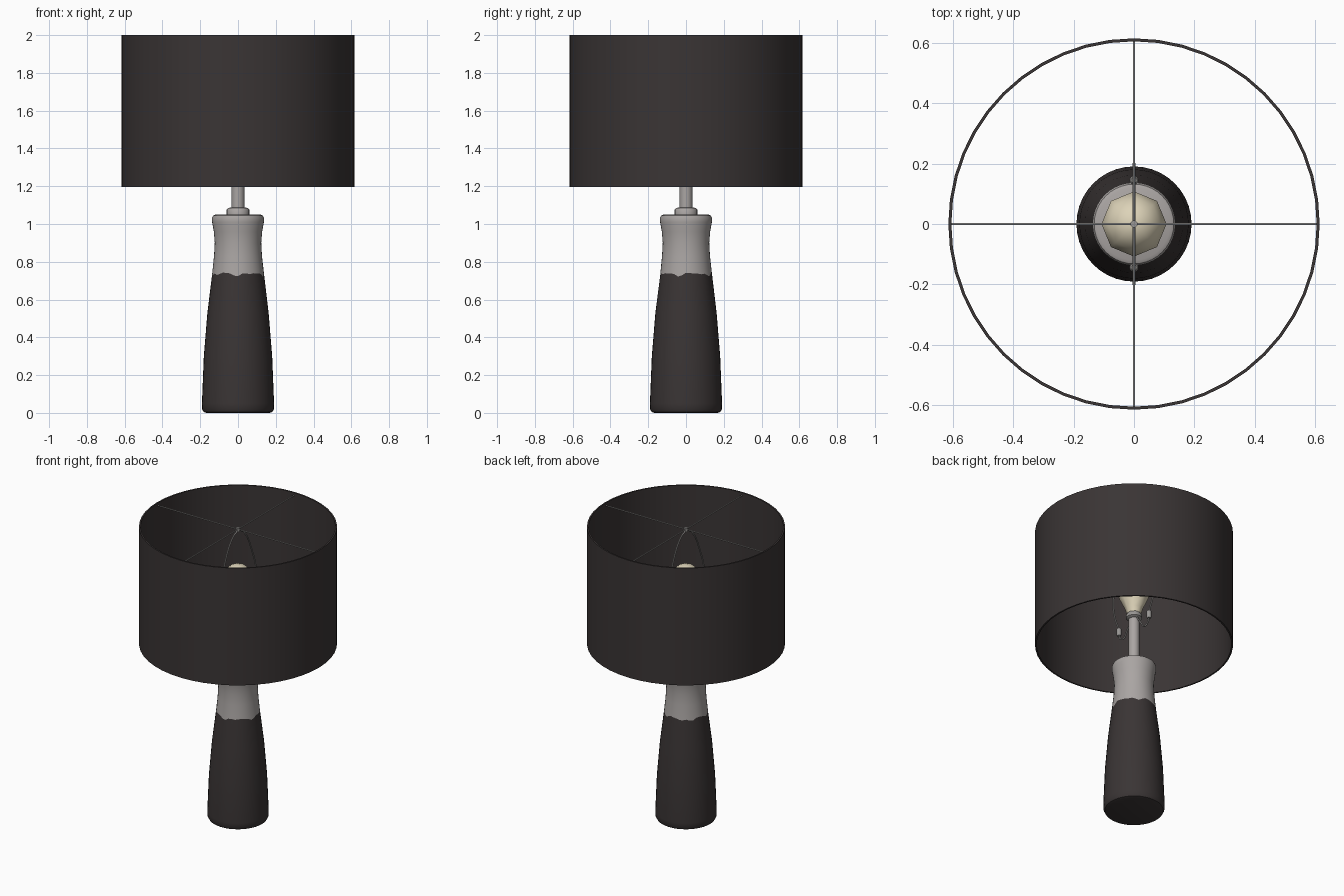
import bpy
import bmesh
from math import sin, cos, pi, radians
from mathutils import Vector

if "Cube" in bpy.data.objects:
    bpy.data.objects.remove(bpy.data.objects["Cube"], do_unlink=True)


def material(name, rgb):
    mat = bpy.data.materials.new(name)
    mat.use_nodes = True
    color = (*rgb, 1)
    mat.diffuse_color = color
    mat.node_tree.nodes["Principled BSDF"].inputs["Base Color"].default_value = color
    return mat


CHARCOAL = material("charcoal brown", (0.042, 0.035, 0.035))
STONE = material("stone grey", (0.40, 0.375, 0.365))
METAL = material("brushed metal", (0.32, 0.31, 0.30))
CREAM = material("cream glass", (0.72, 0.65, 0.48))


def smooth(obj, angle=40):
    bpy.ops.object.select_all(action="DESELECT")
    obj.select_set(True)
    bpy.context.view_layer.objects.active = obj
    bpy.ops.object.shade_smooth_by_angle(angle=radians(angle))


def lathe(name, profile, mats, sides, closed=False, wobble=None, split=None, angle=40):
    """Spin (radius, z) points about z; faces from ring `split` up use the second material."""
    bm = bmesh.new()
    rings = []
    for i, (r, z) in enumerate(profile):
        ring = []
        for k in range(sides):
            a = 2 * pi * k / sides
            dz = wobble(a) if wobble and i == split else 0
            ring.append(bm.verts.new((r * cos(a), r * sin(a), z + dz)))
        rings.append(ring)
    pairs = list(zip(rings, rings[1:]))
    if closed:
        pairs.append((rings[-1], rings[0]))
    for i, (low, high) in enumerate(pairs):
        for k in range(sides):
            n = (k + 1) % sides
            face = bm.faces.new((low[k], low[n], high[n], high[k]))
            face.material_index = int(split is not None and i >= split)
    if not closed:
        bm.faces.new(rings[0][::-1])
        bm.faces.new(rings[-1]).material_index = int(split is not None)
    bmesh.ops.recalc_face_normals(bm, faces=bm.faces)
    mesh = bpy.data.meshes.new(name)
    bm.to_mesh(mesh)
    bm.free()
    for mat in mats:
        mesh.materials.append(mat)
    obj = bpy.data.objects.new(name, mesh)
    bpy.context.collection.objects.link(obj)
    smooth(obj, angle)
    return obj


def wire(name, points, radius, curved=True):
    """Round wire through the points."""
    curve = bpy.data.curves.new(name, "CURVE")
    curve.dimensions = "3D"
    curve.bevel_depth = radius
    curve.bevel_resolution = 2
    curve.resolution_u = 8
    curve.use_fill_caps = True
    spline = curve.splines.new("BEZIER")
    spline.bezier_points.add(len(points) - 1)
    for bp, p in zip(spline.bezier_points, points):
        bp.co = Vector(p)
        bp.handle_left_type = bp.handle_right_type = "AUTO" if curved else "VECTOR"
    curve.materials.append(METAL)
    obj = bpy.data.objects.new(name, curve)
    bpy.context.collection.objects.link(obj)
    bpy.ops.object.select_all(action="DESELECT")
    obj.select_set(True)
    bpy.context.view_layer.objects.active = obj
    bpy.ops.object.convert(target="MESH")
    return bpy.context.object


# Dipped ceramic base with an uneven glaze line
def glaze(a):
    return 0.006 * sin(5 * a) + 0.005 * sin(9 * a + 1) + 0.003 * sin(14 * a + 2)


base_profile = [(0.168, 0), (0.182, 0.005), (0.19, 0.02), (0.191, 0.05), (0.181, 0.3),
                (0.162, 0.53), (0.137, 0.735), (0.127, 0.83), (0.123, 0.9), (0.128, 0.96),
                (0.137, 1.01), (0.138, 1.03), (0.132, 1.044), (0.12, 1.05)]
lathe("base", base_profile, [CHARCOAL, STONE], 40, wobble=glaze, split=6)

# Collar, stem and socket
lathe("collar", [(0.06, 1.045), (0.06, 1.075), (0.052, 1.085), (0.04, 1.087)], [STONE], 24)
lathe("stem", [(0.034, 1.08), (0.034, 1.39)], [STONE], 20)
lathe("socket", [(0.034, 1.375), (0.05, 1.385), (0.05, 1.405), (0.04, 1.42)], [METAL], 20)

# Bulb
lathe("bulb", [(0.043, 1.41), (0.055, 1.45), (0.088, 1.52), (0.108, 1.58), (0.108, 1.63),
               (0.088, 1.69), (0.05, 1.725), (0.015, 1.735)], [CREAM], 8, angle=60)

# Drum shade with a thin wall
lathe("shade", [(0.616, 1.195), (0.616, 2.0), (0.606, 2.0), (0.606, 1.195)],
      [CHARCOAL], 48, closed=True)

# Spokes across the top of the shade, with a small hub
R = 0.608
wire("spoke_x", [(-R, 0, 1.98), (R, 0, 1.98)], 0.004, curved=False)
wire("spoke_y", [(0, -R, 1.98), (0, R, 1.98)], 0.004, curved=False)
lathe("hub", [(0.012, 1.965), (0.012, 1.99)], [METAL], 12)

# Harp wires, saddle wires and ferrules on both sides
for s, side in ((1, "back"), (-1, "front")):
    wire("harp_" + side, [(0, 0, 1.975), (0, s * 0.06, 1.94), (0, s * 0.15, 1.78),
                          (0, s * 0.2, 1.6), (0, s * 0.185, 1.47), (0, s * 0.145, 1.37)], 0.005)
    wire("saddle_" + side, [(0, s * 0.145, 1.35), (0, s * 0.135, 1.3), (0, s * 0.1, 1.285),
                            (0, s * 0.07, 1.32), (0, s * 0.03, 1.38)], 0.005)
    ferrule = lathe("ferrule_" + side, [(0.012, -0.027), (0.015, -0.02), (0.015, 0.02),
                                        (0.01, 0.027)], [METAL], 12)
    ferrule.location = (0, s * 0.145, 1.35)
